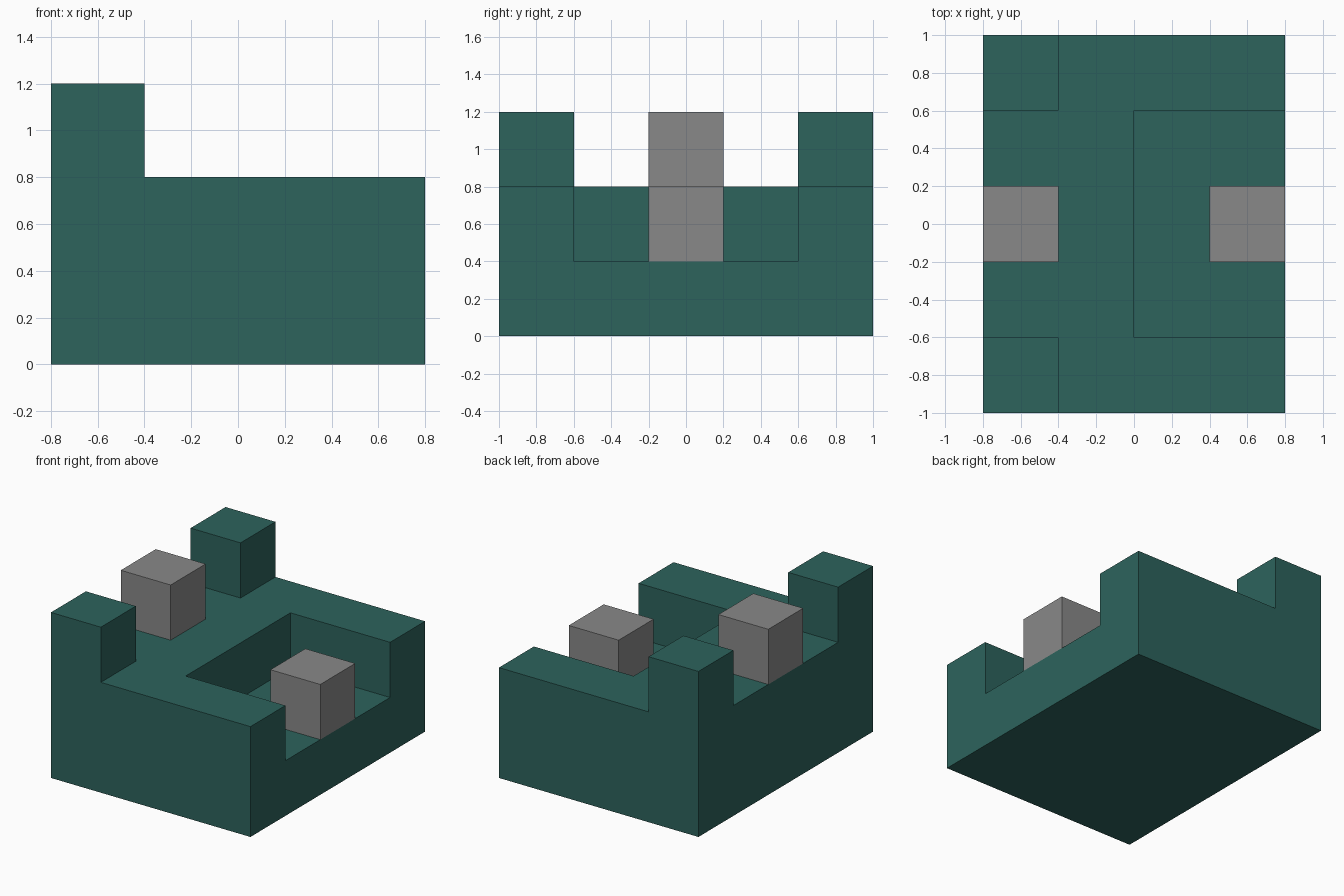
import bpy
import bmesh
import math
from mathutils import Vector

default_cube = bpy.data.objects.get("Cube")
if default_cube:
    bpy.data.objects.remove(default_cube, do_unlink=True)

U = 0.4  # block module


def make_material(name, rgb):
    mat = bpy.data.materials.new(name)
    mat.use_nodes = True
    mat.diffuse_color = (*rgb, 1)
    bsdf = next(n for n in mat.node_tree.nodes if n.type == "BSDF_PRINCIPLED")
    bsdf.inputs["Base Color"].default_value = (*rgb, 1)
    return mat


def make_box(name, low, high, mat=None):
    """Box between two corners."""
    low, high = Vector(low), Vector(high)
    bm = bmesh.new()
    bmesh.ops.create_cube(bm, size=1)
    bmesh.ops.scale(bm, vec=high - low, verts=bm.verts)
    bmesh.ops.translate(bm, vec=(low + high) / 2, verts=bm.verts)
    mesh = bpy.data.meshes.new(name)
    bm.to_mesh(mesh)
    bm.free()
    obj = bpy.data.objects.new(name, mesh)
    bpy.context.collection.objects.link(obj)
    if mat:
        mesh.materials.append(mat)
    return obj


def cut(target, cutter):
    """Subtract the cutter from the target, then discard it."""
    cutter.hide_render = True
    mod = target.modifiers.new("cut", "BOOLEAN")
    mod.operation = "DIFFERENCE"
    mod.solver = "EXACT"
    mod.object = cutter
    bpy.context.view_layer.objects.active = target
    bpy.ops.object.modifier_apply(modifier=mod.name)
    bpy.data.objects.remove(cutter, do_unlink=True)


teal = make_material("dark teal", (0.026, 0.125, 0.108))
grey = make_material("mid grey", (0.25, 0.25, 0.25))

# Base block, carved down to two corner towers and an open recess
base = make_box("base_block", (-2 * U, -1, 0), (2 * U, 1, 3 * U), teal)
cut(base, make_box("deck_cutter", (-U, -2, 2 * U), (2, 2, 2)))
cut(base, make_box("tower_gap_cutter", (-2, -0.6, 2 * U), (-U / 2, 0.6, 2)))
cut(base, make_box("recess_cutter", (0, -0.6, U), (2, 0.6, 2)))

# Merge coplanar faces
bm = bmesh.new()
bm.from_mesh(base.data)
bmesh.ops.remove_doubles(bm, verts=bm.verts, dist=0.0001)
bmesh.ops.dissolve_limit(bm, angle_limit=math.radians(1),
                         verts=bm.verts, edges=bm.edges)
bm.to_mesh(base.data)
bm.free()

# Grey cubes: one on the deck between the towers, one in the recess
for name, x, z in (("deck_cube", -2 * U, 2 * U), ("recess_cube", U, U)):
    make_box(name, (x, -U / 2, z), (x + U, U / 2, z + U), grey)
